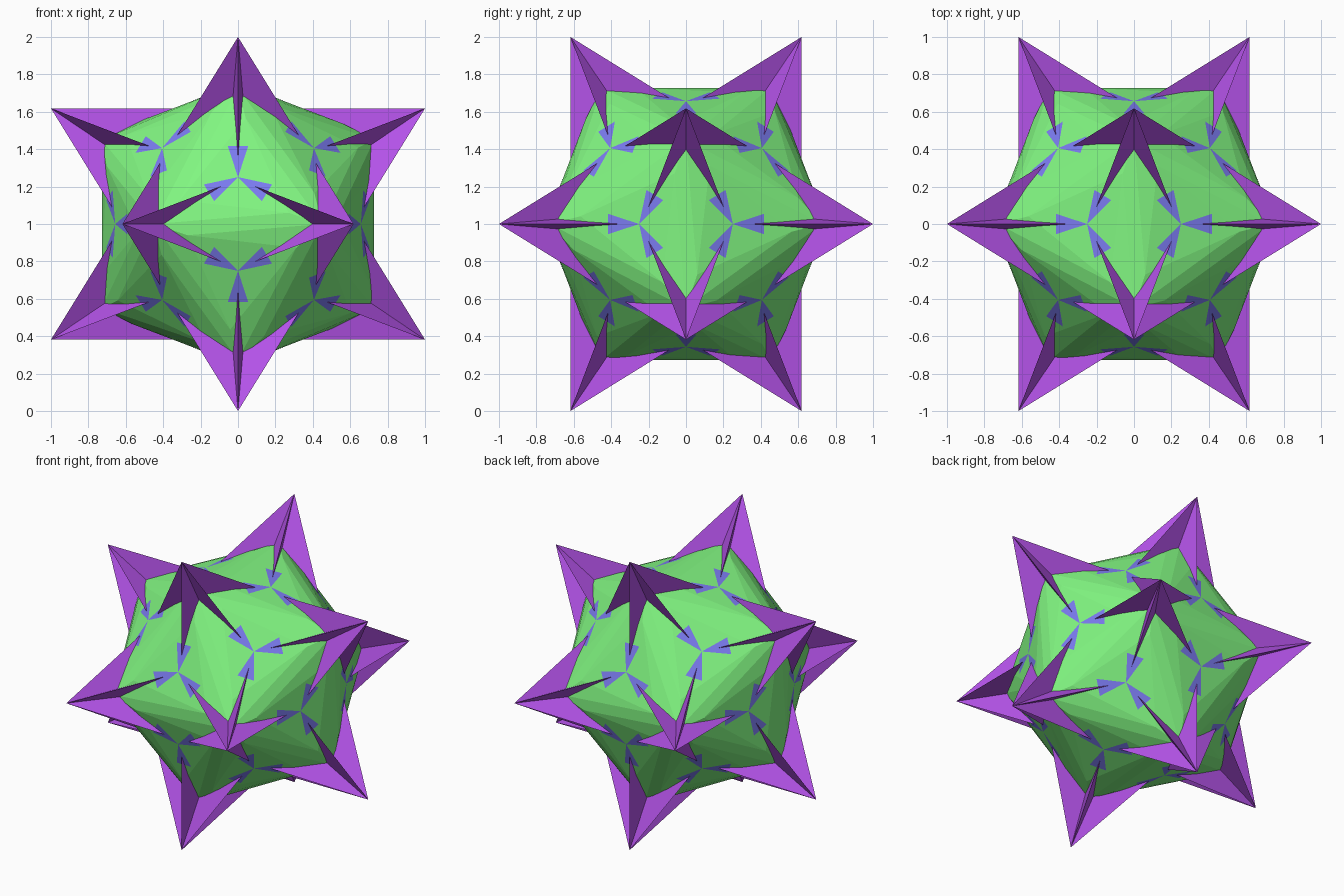
import bpy, bmesh, math
from mathutils import Vector, Matrix

if "Cube" in bpy.data.objects:
    bpy.data.objects.remove(bpy.data.objects["Cube"])

A = (math.sqrt(5) - 1) / 2          # golden ratio minus one
CENTRE = Vector((0, 0, 1))
TIP = Vector((1, 0, A))             # one of the twelve spike tips


def material(name, rgb):
    m = bpy.data.materials.new(name)
    m.diffuse_color = (*rgb, 1)
    m.use_nodes = True
    m.node_tree.nodes["Principled BSDF"].inputs["Base Color"].default_value = m.diffuse_color
    return m


PURPLE = material("purple", (0.45, 0.085, 0.80))
GREEN = material("green", (0.22, 0.92, 0.22))
BLUE = material("blue", (0.20, 0.20, 0.88))


def rotations():
    # the sixty turns of an icosahedron, from a fifth turn and a third turn
    gens = [Matrix.Rotation(math.tau / 5, 3, TIP),
            Matrix.Rotation(math.tau / 3, 3, Vector((1, 1, 1)))]
    found, todo = {}, [Matrix.Identity(3)]
    while todo:
        m = todo.pop()
        key = tuple(round(v * 50) for row in m for v in row)
        if key not in found:
            found[key] = m
            todo += [g @ m for g in gens]
    return list(found.values())


TURNS = rotations()


def finish(bm, name, mat):
    # make every face point outwards, then lift onto the ground
    bmesh.ops.remove_doubles(bm, verts=bm.verts, dist=0.001)
    bm.normal_update()
    for f in bm.faces:
        if f.normal.dot(f.calc_center_median()) < 0:
            f.normal_flip()
    bmesh.ops.translate(bm, verts=bm.verts, vec=CENTRE)
    me = bpy.data.meshes.new(name)
    bm.to_mesh(me)
    bm.free()
    me.materials.append(mat)
    ob = bpy.data.objects.new(name, me)
    bpy.context.collection.objects.link(ob)


def repeat_faces(name, mat, faces):
    bm = bmesh.new()
    for r in TURNS:
        for f in faces:
            bm.faces.new([bm.verts.new(r @ p) for p in f])
    finish(bm, name, mat)


# star spikes: sharp ridges with deep grooves between them
T, VALLEY = 0.36, 0.21
axis = TIP.normalized()
ridge = TIP.lerp(Vector((-1, 0, A)), T)
foot = axis * ridge.dot(axis)
groove = foot + (ridge - foot) * VALLEY
left, right = (Matrix.Rotation(s * math.pi / 5, 3, axis) @ groove for s in (1, -1))
repeat_faces("star_spikes", PURPLE, [(TIP, ridge, left), (TIP, ridge, right)])

# body: slightly twisted twenty-sided core
node = Vector((2 / A - A, 1, 0)).normalized() * 0.70
node = Vector((2.618, 1, 0)).normalized() * 0.70
under_tip = TIP * 0.728
twist = Vector((0.728, 0.06, -0.27))
bm = bmesh.new()
for r in TURNS:
    for p in (node, under_tip, twist):
        bm.verts.new(r @ p)
bmesh.ops.remove_doubles(bm, verts=bm.verts, dist=0.001)
bmesh.ops.convex_hull(bm, input=list(bm.verts))
finish(bm, "body", GREEN)

# blue lobes: three around each face centre, pointing at the spikes
mid = node.lerp(under_tip, 0.34) * 1.012
side = node.cross(under_tip).normalized() * 0.055
top = node * 1.004
repeat_faces("lobes", BLUE, [(top, mid + side, mid), (top, mid, mid - side)])
